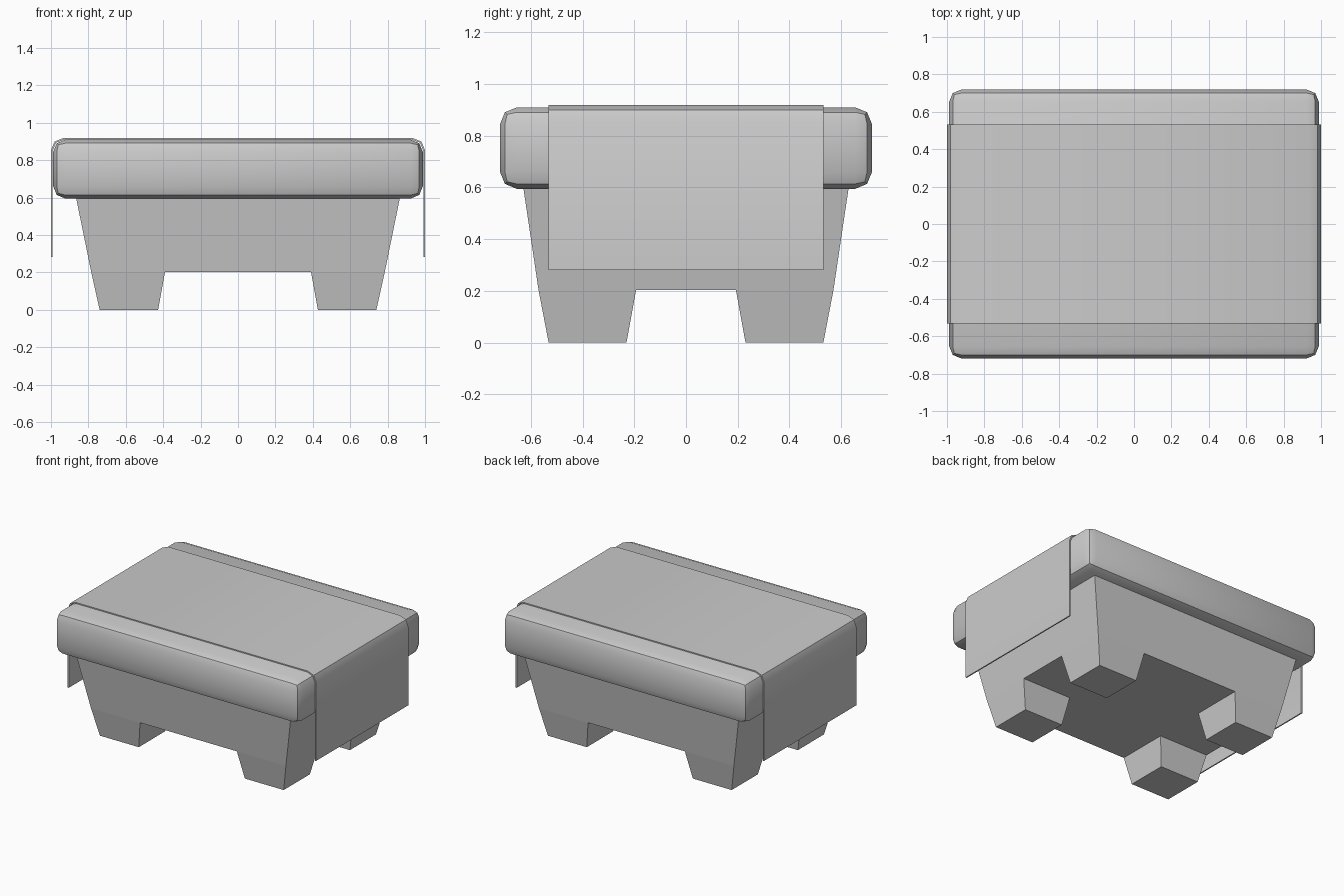
import bpy, bmesh
from collections import Counter

if "Cube" in bpy.data.objects:
    bpy.data.objects.remove(bpy.data.objects["Cube"])


def make_object(name, verts, faces, smooth=False):
    mesh = bpy.data.meshes.new(name)
    mesh.from_pydata(verts, [], faces)
    bm = bmesh.new()
    bm.from_mesh(mesh)
    loose = [v for v in bm.verts if not v.link_faces]
    bmesh.ops.delete(bm, geom=loose, context='VERTS')
    bmesh.ops.recalc_face_normals(bm, faces=bm.faces)
    bm.to_mesh(mesh)
    bm.free()
    ob = bpy.data.objects.new(name, mesh)
    bpy.context.collection.objects.link(ob)
    return ob


def smooth(ob):
    bpy.ops.object.select_all(action='DESELECT')
    ob.select_set(True)
    bpy.context.view_layer.objects.active = ob
    bpy.ops.object.shade_smooth_by_angle(angle=0.5236)


# Tapered base with four feet: 3x3 cells for the body, corner cells for the feet
levels = [  # z, outer x, inner x, outer y, inner y
    (0.0, 0.74, 0.427, 0.531, 0.23),
    (0.203, 0.785, 0.39, 0.57, 0.193),
    (0.60, 0.866, 0.40, 0.629, 0.20),
]
verts = [(x, y, z) for z, ox, ix, oy, iy in levels
         for x in (-ox, -ix, ix, ox) for y in (-oy, -iy, iy, oy)]


def vid(k, i, j):
    return k * 16 + i * 4 + j


cells = [(1, i, j) for i in range(3) for j in range(3)]
cells += [(0, i, j) for i in (0, 2) for j in (0, 2)]
faces = []
for k, i, j in cells:
    low = [vid(k, i + a, j + b) for a, b in ((0, 0), (1, 0), (1, 1), (0, 1))]
    high = [v + 16 for v in low]
    faces += [low, high]
    for n in range(4):
        m = (n + 1) % 4
        faces.append([low[n], low[m], high[m], high[n]])
# Keep only the outer faces (those not shared by two cells)
count = Counter(frozenset(f) for f in faces)
make_object("base", verts, [f for f in faces if count[frozenset(f)] == 1])

# Bevelled table slab
bpy.ops.mesh.primitive_cube_add(size=1, location=(0, 0, 0.752))
slab = bpy.context.object
slab.name = "slab"
slab.scale = (1.976, 1.438, 0.315)
bpy.ops.object.transform_apply(location=False, rotation=False, scale=True)
bevel = slab.modifiers.new("bevel", 'BEVEL')
bevel.width = 0.065
bevel.segments = 2
bpy.ops.object.modifier_apply(modifier="bevel")
smooth(slab)

# Cloth draped over the slab and hanging down both ends
half = [(1.0, 0.281), (1.0, 0.853), (0.981, 0.899), (0.934, 0.918)]
profile = half + [(-x, z) for x, z in reversed(half)]
inner = [(0.991, 0.281), (0.991, 0.85), (0.973, 0.893), (0.93, 0.91)]
inner += [(-x, z) for x, z in reversed(inner)]
verts = [(x, y, z) for y in (-0.531, 0.531) for p in (profile, inner) for x, z in p]
n = len(profile)
faces = []
for s in range(n - 1):
    o, i = s, n + s
    loop = [o, o + 1, i + 1, i]
    faces.append(loop)                                   # front rim
    faces.append([v + 2 * n for v in loop])              # back rim
    faces.append([o, o + 1, o + 1 + 2 * n, o + 2 * n])   # outside
    faces.append([i, i + 1, i + 1 + 2 * n, i + 2 * n])   # inside
for e in (0, n - 1):
    faces.append([e, e + n, e + 3 * n, e + 2 * n])       # hems
cloth = make_object("cloth", verts, faces)
smooth(cloth)
